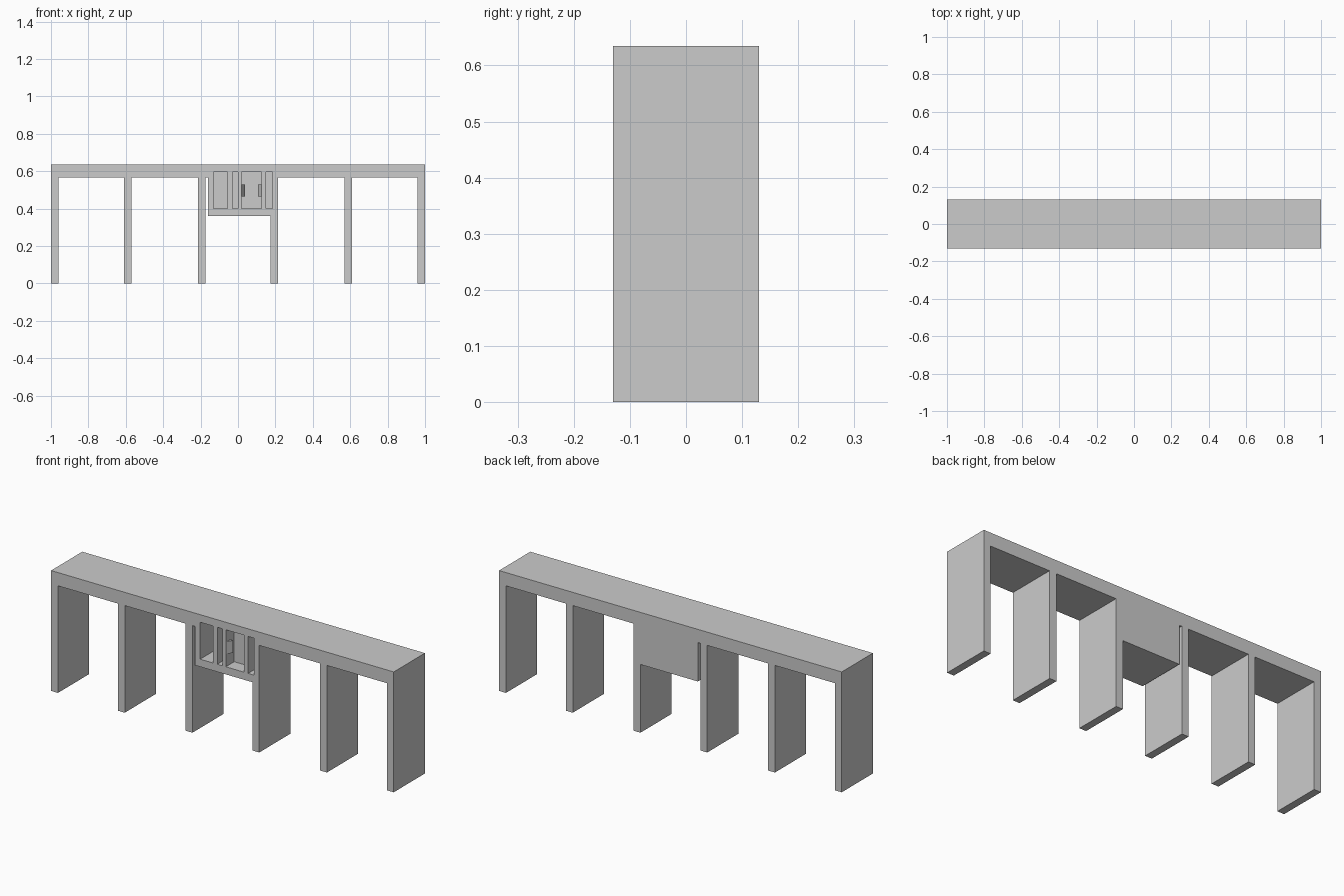
import bpy
import bmesh

cube = bpy.data.objects.get("Cube")
if cube:
    bpy.data.objects.remove(cube, do_unlink=True)

DEPTH = 0.13       # half depth of the table
TOP = 0.635
UNDER = 0.565
BOX_BOTTOM = 0.36
BOX_LEFT = -0.16

grey = bpy.data.materials.new("plain_grey")
grey.use_nodes = True
colour = (0.6, 0.6, 0.6, 1)
grey.diffuse_color = colour
grey.node_tree.nodes["Principled BSDF"].inputs["Base Color"].default_value = colour


def make_object(name, bm):
    bmesh.ops.recalc_face_normals(bm, faces=bm.faces)
    mesh = bpy.data.meshes.new(name)
    bm.to_mesh(mesh)
    bm.free()
    mesh.materials.append(grey)
    obj = bpy.data.objects.new(name, mesh)
    bpy.context.collection.objects.link(obj)
    return obj


def add_prism(bm, points, direction):
    """Fill a flat outline and extrude it along a direction."""
    face = bm.faces.new([bm.verts.new(p) for p in points])
    result = bmesh.ops.extrude_face_region(bm, geom=[face], use_keep_orig=True)
    moved = [g for g in result["geom"] if isinstance(g, bmesh.types.BMVert)]
    bmesh.ops.translate(bm, verts=moved, vec=direction)


# Table frame: top, six panel legs and the hanging box as one outline
legs = [(-1, -0.96), (-0.61, -0.57), (-0.215, -0.175),
        (0.175, 0.215), (0.57, 0.61), (0.96, 1)]
outline = [(-1, TOP)]
for i, (left, right) in enumerate(legs):
    if i == 3:
        outline += [(BOX_LEFT, UNDER), (BOX_LEFT, BOX_BOTTOM), (left, BOX_BOTTOM)]
    elif i > 0:
        outline.append((left, UNDER))
    outline += [(left, 0), (right, 0)]
    if i < 5:
        outline.append((right, UNDER))
outline.append((1, TOP))
bm = bmesh.new()
add_prism(bm, [(x, -DEPTH, z) for x, z in outline], (0, 2 * DEPTH, 0))
frame = make_object("table_frame", bm)

# Pockets cut into the front of the box: left, right, depth
pockets = [(-0.13, -0.055, 0.2), (-0.03, 0.0, 0.2),
           (0.02, 0.125, 0.07), (0.15, 0.185, 0.2)]
bm = bmesh.new()
for left, right, deep in pockets:
    corners = [(left, 0.4), (right, 0.4), (right, 0.595), (left, 0.595)]
    add_prism(bm, [(x, -DEPTH - 0.05, z) for x, z in corners], (0, deep + 0.05, 0))
cutter = make_object("pocket_cutter", bm)
cutter.hide_render = True
cut = frame.modifiers.new("pockets", "BOOLEAN")
cut.operation = "DIFFERENCE"
cut.solver = "EXACT"
cut.object = cutter
bpy.context.view_layer.objects.active = frame
bpy.ops.object.modifier_apply(modifier=cut.name)
bpy.data.objects.remove(cutter, do_unlink=True)

# Wedge-shaped catches on both walls of the wide pocket
for name, wall, inward in (("right_catch", 0.02, 1), ("left_catch", 0.125, -1)):
    bm = bmesh.new()
    tip = wall + inward * 0.017
    add_prism(bm, [(wall, -0.125, 0.465), (tip, -0.095, 0.465), (wall, -0.095, 0.465)],
              (0, 0, 0.065))
    make_object(name, bm)
